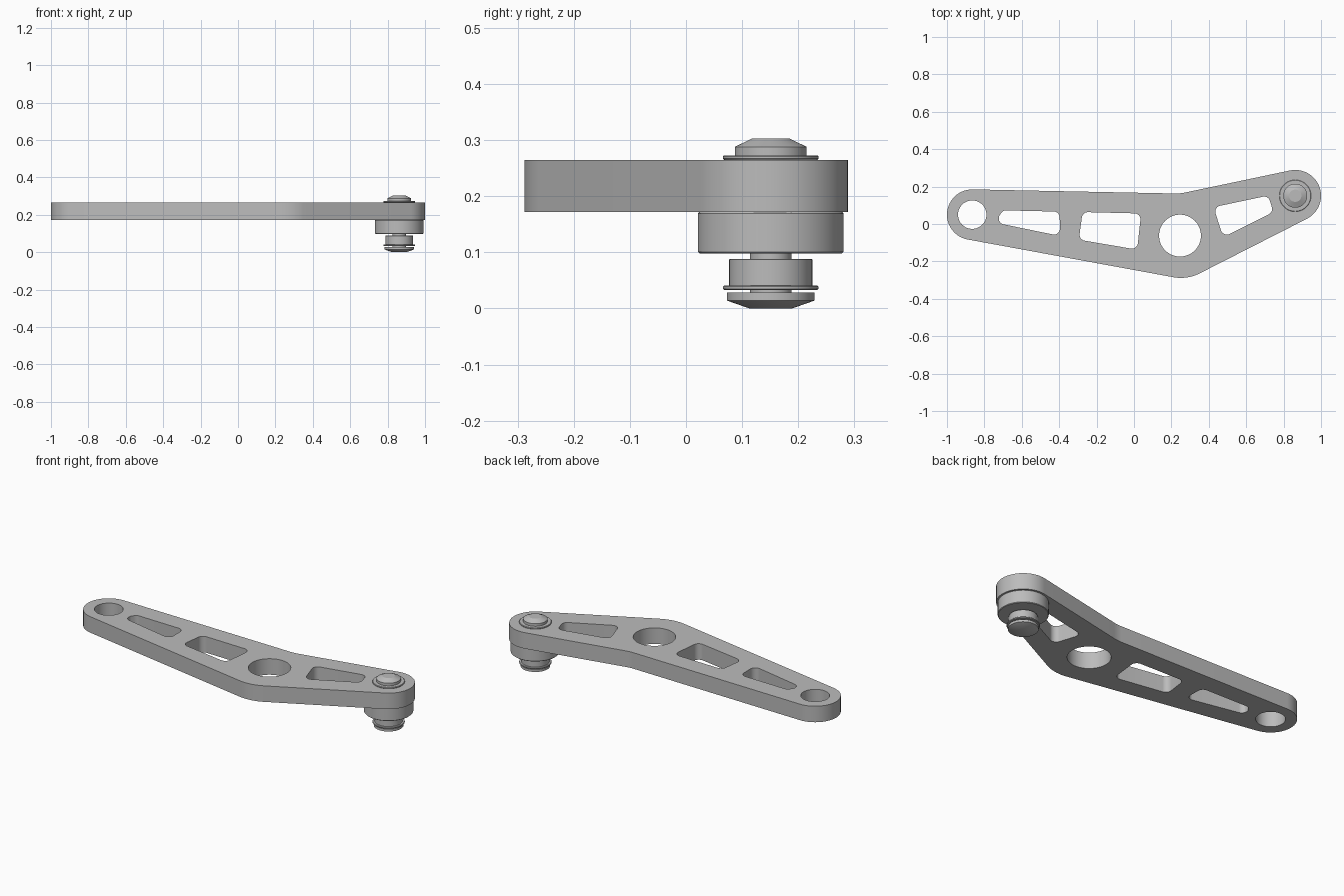
import bpy, bmesh
from math import sin, cos, tan, radians
from mathutils import Vector

if "Cube" in bpy.data.objects:
    bpy.data.objects.remove(bpy.data.objects["Cube"])

PIN = (0.862, 0.151)
BOTTOM, TOP = 0.172, 0.265

grey = bpy.data.materials.new("grey metal")
grey.use_nodes = True
grey.diffuse_color = (0.5, 0.5, 0.5, 1)
grey.node_tree.nodes["Principled BSDF"].inputs["Base Color"].default_value = (0.5, 0.5, 0.5, 1)


def add_object(name, mesh, location):
    mesh.materials.clear()
    mesh.materials.append(grey)
    mesh.shade_smooth()
    mesh.set_sharp_from_angle(angle=radians(20))
    ob = bpy.data.objects.new(name, mesh)
    ob.location = location
    bpy.context.collection.objects.link(ob)
    return ob


def arc(x, y, r, start, end, steps=24):
    angles = [radians(start + (end - start) * i / steps) for i in range(steps + 1)]
    return [Vector((x + r * cos(a), y + r * sin(a))) for a in angles]


def rounded(corners, r=0.032, steps=8):
    """Polygon with every corner filleted."""
    pts = [Vector(c) for c in corners]
    out = []
    for i, p in enumerate(pts):
        a = (pts[i - 1] - p).normalized()
        b = (pts[(i + 1) % len(pts)] - p).normalized()
        half = a.angle(b) / 2
        centre = p + (a + b).normalized() * (r / sin(half))
        start = p + a * (r / tan(half)) - centre
        end = p + b * (r / tan(half)) - centre
        for k in range(steps + 1):
            out.append(centre + start.lerp(end, k / steps).normalized() * r)
    return out


def plate(name, loops, low, high):
    """Flat plate: first loop is the outline, the others are openings."""
    curve = bpy.data.curves.new(name, 'CURVE')
    curve.dimensions = '2D'
    curve.fill_mode = 'BOTH'
    curve.extrude = (high - low) / 2
    for loop in loops:
        spline = curve.splines.new('POLY')
        spline.points.add(len(loop) - 1)
        for point, co in zip(spline.points, loop):
            point.co = (co.x, co.y, 0, 1)
        spline.use_cyclic_u = True
    helper = bpy.data.objects.new(name + " curve", curve)
    bpy.context.collection.objects.link(helper)
    graph = bpy.context.evaluated_depsgraph_get()
    mesh = bpy.data.meshes.new_from_object(helper.evaluated_get(graph))
    bpy.data.objects.remove(helper)
    bm = bmesh.new()
    bm.from_mesh(mesh)
    bmesh.ops.remove_doubles(bm, verts=bm.verts, dist=0.0002)
    bmesh.ops.recalc_face_normals(bm, faces=bm.faces)
    bm.to_mesh(mesh)
    bm.free()
    return add_object(name, mesh, (0, 0, (low + high) / 2))


def lathe(name, profile, segments=64):
    """Solid of revolution on the pin axis from (radius, height) points."""
    bm = bmesh.new()
    rings = []
    for r, z in profile:
        rings.append([bm.verts.new((p.x, p.y, z)) for p in arc(0, 0, r, 0, 360, segments)[:-1]])
    for lower, upper in zip(rings, rings[1:]):
        for i in range(segments):
            j = (i + 1) % segments
            bm.faces.new((lower[i], lower[j], upper[j], upper[i]))
    bm.faces.new(rings[0][::-1])
    bm.faces.new(rings[-1])
    mesh = bpy.data.meshes.new(name)
    bm.to_mesh(mesh)
    bm.free()
    return add_object(name, mesh, (*PIN, 0))


def chamfered(r, low, high, c):
    return [(r - c, low), (r, low + c), (r, high - c), (r - c, high)]


# Bent arm with round holes and lightening windows
outline = (arc(-0.865, 0.05, 0.135, 88.8, 260)
           + arc(0.25, -0.063, 0.225, 260, 297)
           + arc(*PIN, 0.138, -63, 102.5)
           + arc(0.225, 0.388, 0.225, 282.5, 268.8, 8))
left_hole = arc(-0.865, 0.05, 0.076, 0, 360, 48)[:-1]
pivot_hole = arc(0.246, -0.062, 0.112, 0, 360, 64)[:-1]
windows = [
    [(-0.70, 0.073), (-0.745, 0.008), (-0.395, -0.064), (-0.398, 0.066)],
    [(-0.275, 0.064), (-0.295, -0.084), (0.017, -0.137), (0.038, 0.056)],
    [(0.425, 0.09), (0.477, -0.07), (0.745, 0.064), (0.718, 0.152)],
]
plate("arm", [outline, left_hole, pivot_hole] + [rounded(w) for w in windows], BOTTOM, TOP)

# Pin parts, from the top down
lathe("top_washer", chamfered(0.085, TOP, 0.273, 0.002))
lathe("top_rivet_head", [(0.064, 0.273), (0.064, 0.288), (0.033, 0.303)])
lathe("roller", chamfered(0.13, 0.098, BOTTOM, 0.003))
lathe("pin_shaft", [(0.037, 0.02), (0.037, 0.27)])
lathe("collar", chamfered(0.074, 0.04, 0.088, 0.001))
lathe("lower_washer", chamfered(0.085, 0.033, 0.041, 0.002))
lathe("bottom_head", [(0.038, 0), (0.078, 0.014), (0.078, 0.028)])
